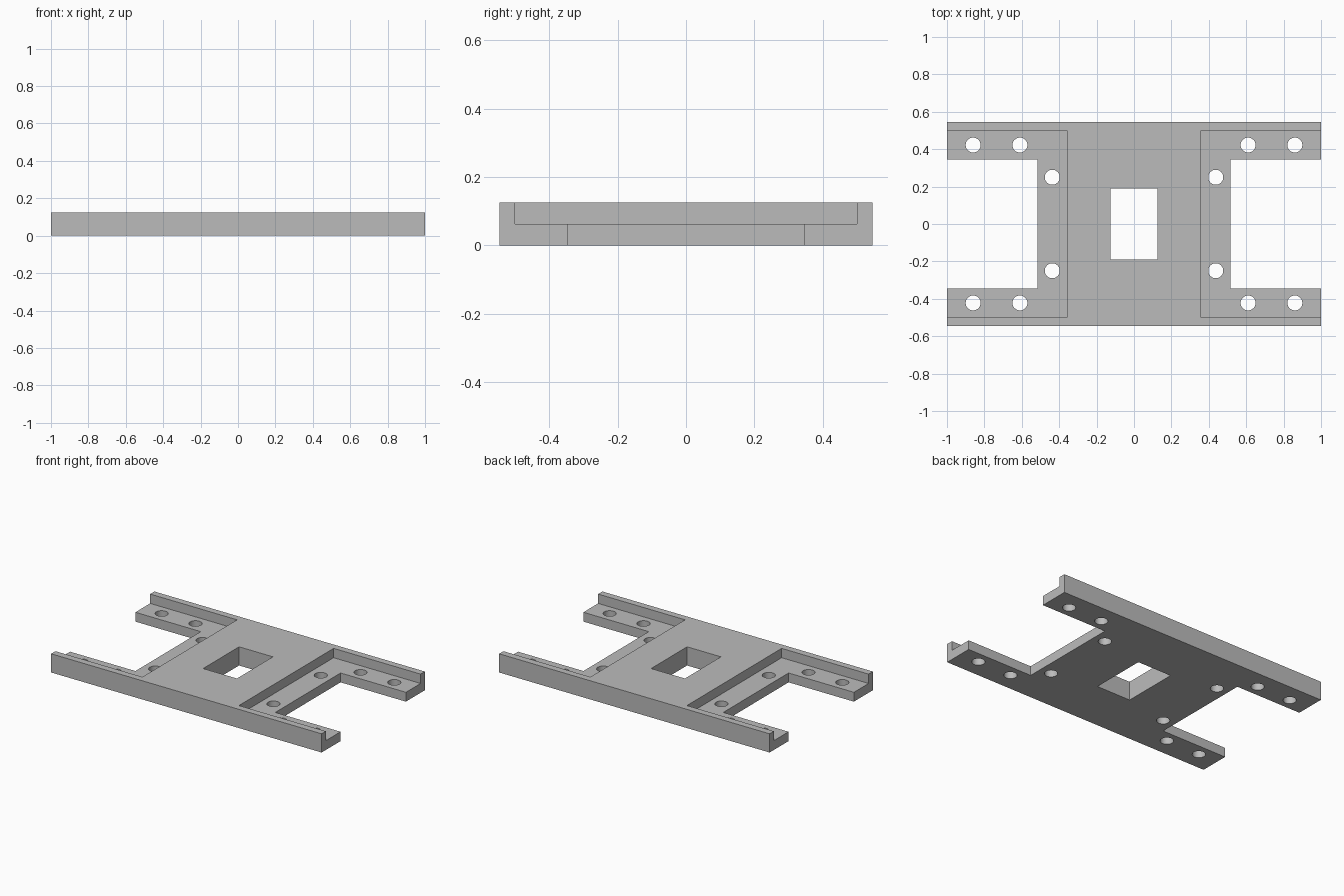
import bpy
import bmesh
from mathutils import Matrix, Vector

default = bpy.data.objects.get("Cube")
if default:
    bpy.data.objects.remove(default, do_unlink=True)

HEIGHT = 0.125
FLOOR = HEIGHT / 2
OVER = 0.1  # how far cutters reach past the plate


def add_box(bm, low, high):
    low, high = Vector(low), Vector(high)
    matrix = Matrix.Translation((low + high) / 2) @ Matrix.Diagonal((*(high - low), 1))
    bmesh.ops.create_cube(bm, size=1, matrix=matrix)


def add_hole(bm, x, y, radius=0.04):
    bmesh.ops.create_cone(bm, cap_ends=True, segments=32, radius1=radius, radius2=radius,
                          depth=1, matrix=Matrix.Translation((x, y, 0)))


def finish(bm, name):
    mesh = bpy.data.meshes.new(name)
    bm.to_mesh(mesh)
    bm.free()
    obj = bpy.data.objects.new(name, mesh)
    bpy.context.collection.objects.link(obj)
    return obj


def cut(target, bm, name):
    cutter = finish(bm, name)
    cutter.hide_render = True
    mod = target.modifiers.new(name, 'BOOLEAN')
    mod.operation = 'DIFFERENCE'
    mod.solver = 'EXACT'
    mod.object = cutter
    bpy.context.view_layer.objects.active = target
    bpy.ops.object.modifier_apply(modifier=name)
    bpy.data.objects.remove(cutter, do_unlink=True)


# Solid plate
bm = bmesh.new()
add_box(bm, (-1, -0.545, 0), (1, 0.545, HEIGHT))
plate = finish(bm, "mounting_plate")

# Shallow recesses at both ends, leaving thin side rails
bm = bmesh.new()
for low, high in ((0.357, 1 + OVER), (-1 - OVER, -0.357)):
    add_box(bm, (low, -0.5, FLOOR), (high, 0.5, HEIGHT + OVER))
cut(plate, bm, "end_recesses")

# Open end notches and the central window
bm = bmesh.new()
for low, high in ((0.517, 1 + OVER), (-1 - OVER, -0.517)):
    add_box(bm, (low, -0.345, -OVER), (high, 0.345, HEIGHT + OVER))
add_box(bm, (-0.125, -0.19, -OVER), (0.125, 0.19, HEIGHT + OVER))
cut(plate, bm, "notches_and_window")

# Screw holes, mirrored to all four corners
bm = bmesh.new()
for x, y in ((0.86, 0.422), (0.61, 0.422), (0.437, 0.25)):
    for sx in (-1, 1):
        for sy in (-1, 1):
            add_hole(bm, sx * x, sy * y)
cut(plate, bm, "screw_holes")

# Plain grey material
grey = bpy.data.materials.new("plain grey")
grey.use_nodes = True
colour = (0.5, 0.5, 0.5, 1)
grey.diffuse_color = colour
grey.node_tree.nodes["Principled BSDF"].inputs["Base Color"].default_value = colour
plate.data.materials.clear()
plate.data.materials.append(grey)
for face in plate.data.polygons:
    face.material_index = 0

# Smooth hole walls with sharp edges elsewhere
bpy.ops.object.select_all(action='DESELECT')
plate.select_set(True)
bpy.context.view_layer.objects.active = plate
bpy.ops.object.shade_smooth_by_angle()
